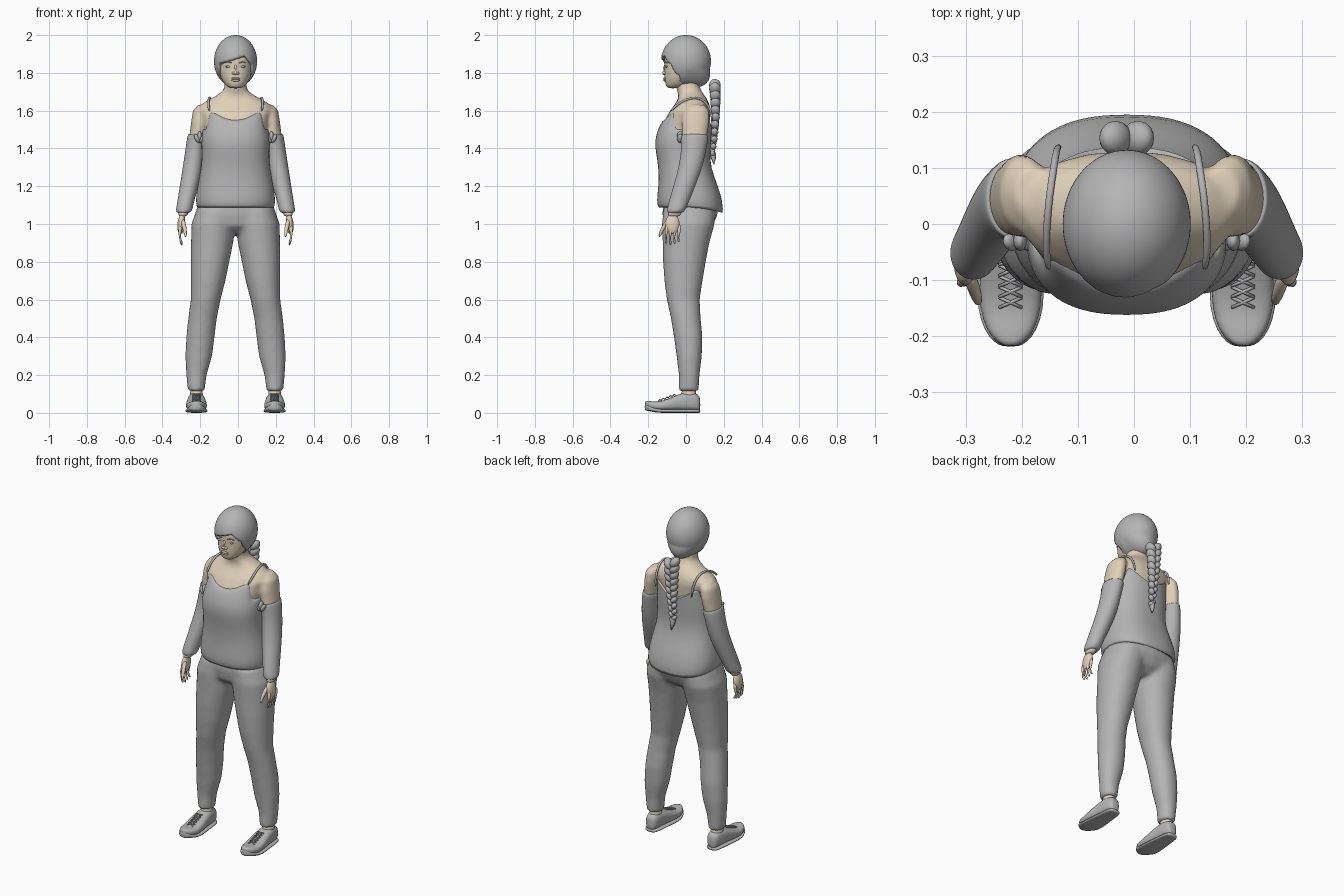
import bpy
import bmesh
import math
from mathutils import Vector, Matrix

if "Cube" in bpy.data.objects:
    bpy.data.objects.remove(bpy.data.objects["Cube"], do_unlink=True)

CENTRE = -0.013  # the figure stands slightly off the middle
SIDES = {"left": 1, "right": -1}


def material(name, colour):
    mat = bpy.data.materials.new(name)
    mat.use_nodes = True
    mat.diffuse_color = colour
    mat.node_tree.nodes["Principled BSDF"].inputs["Base Color"].default_value = colour
    return mat


GREY = material("plain grey", (0.46, 0.46, 0.46, 1))
SKIN = material("warm skin", (0.74, 0.64, 0.49, 1))


def finish(name, bm, mat, subsurf=0, voxel=0):
    """Turn a bmesh into a smooth shaded object, optionally blended by remeshing."""
    bmesh.ops.recalc_face_normals(bm, faces=bm.faces)
    mesh = bpy.data.meshes.new(name)
    bm.to_mesh(mesh)
    bm.free()
    mesh.shade_smooth()
    mesh.materials.append(mat)
    obj = bpy.data.objects.new(name, mesh)
    obj.location.x = CENTRE
    bpy.context.collection.objects.link(obj)
    if subsurf:
        obj.modifiers.new("Subdivision", "SUBSURF").levels = subsurf
        obj.modifiers["Subdivision"].render_levels = subsurf
    if voxel:
        remesh = obj.modifiers.new("Blend", "REMESH")
        remesh.mode = "VOXEL"
        remesh.voxel_size = voxel
        remesh.use_smooth_shade = True
        smooth = obj.modifiers.new("Soften", "SMOOTH")
        smooth.iterations = 6
    return obj


def oval(cx, z, half, front, back, power=2.0, count=20):
    """Horizontal rounded ring between a front and a back depth."""
    points = []
    for i in range(count):
        a = math.tau * i / count
        c, s = math.cos(a), math.sin(a)
        x = math.copysign(abs(c) ** (2 / power), c) * half
        y = math.copysign(abs(s) ** (2 / power), s) * (back - front) / 2
        points.append(Vector((cx + x, (front + back) / 2 + y, z)))
    return points


def loft(bm, rings):
    """Skin a list of equal rings and cap both ends."""
    rows = [[bm.verts.new(p) for p in ring] for ring in rings]
    count = len(rows[0])
    for low, high in zip(rows, rows[1:]):
        for i in range(count):
            j = (i + 1) % count
            bm.faces.new((low[i], low[j], high[j], high[i]))
    bm.faces.new(rows[0])
    bm.faces.new(rows[-1])
    return bm


def tube(bm, points, radii, count=8):
    """Tapered round tube along a path."""
    points = [Vector(p) for p in points]
    rings = []
    for i, p in enumerate(points):
        along = points[min(i + 1, len(points) - 1)] - points[max(i - 1, 0)]
        turn = along.to_track_quat("Z", "Y")
        rings.append([p + turn @ Vector((math.cos(math.tau * k / count) * radii[i],
                                         math.sin(math.tau * k / count) * radii[i], 0))
                      for k in range(count)])
    return loft(bm, rings)


def ball(bm, centre, size, tilt=0, detail=16):
    """Ellipsoid, tilted about the front axis."""
    place = (Matrix.Translation(centre) @ Matrix.Rotation(tilt, 4, "Y")
             @ Matrix.Diagonal((*size, 1)))
    return bmesh.ops.create_uvsphere(bm, u_segments=detail, v_segments=detail // 2 + 2,
                                     radius=1, matrix=place)["verts"]


# Trousers: height, middle, half width, front, back of each leg ring
LEG = [(1.08, .1, .105, -.12, .155), (1.0, .117, .117, -.128, .152),
       (.9, .124, .112, -.124, .124), (.8, .135, .102, -.122, .105),
       (.7, .145, .092, -.115, .088), (.6, .158, .079, -.102, .073),
       (.5, .175, .076, -.08, .078), (.4, .186, .075, -.064, .088),
       (.3, .195, .071, -.05, .084), (.2, .207, .054, -.038, .072),
       (.115, .208, .044, -.038, .067)]
bm = bmesh.new()
for s in SIDES.values():
    loft(bm, [oval(s * c, z, w, f, b, 2.1) for z, c, w, f, b in LEG])
loft(bm, [oval(0, z, w, f, b, 2.3) for z, w, f, b in
          [(1.13, .19, -.12, .16), (1.05, .217, -.125, .168),
           (.99, .2, -.115, .14), (.95, .1, -.07, .09)]])
finish("trousers", bm, GREY, 0, .011)

# Trunk, neck and arms as one blended body
ARM = [(1.63, .165, .035, .015, .1), (1.6, .183, .043, -.012, .122),
       (1.55, .19, .044, -.024, .126), (1.48, .2, .043, -.022, .115),
       (1.4, .214, .042, -.015, .1), (1.3, .226, .045, -.03, .08),
       (1.2, .246, .041, -.058, .04), (1.1, .268, .034, -.088, .0),
       (1.04, .281, .024, -.1, -.03)]
TRUNK = [(1.3, .16, -.12, .11), (1.45, .165, -.14, .118), (1.5, .165, -.13, .122),
         (1.56, .18, -.108, .128), (1.6, .197, -.085, .13), (1.63, .185, -.062, .125),
         (1.655, .15, -.046, .115), (1.678, .105, -.04, .1),
         (1.7, .072, -.045, .085), (1.72, .06, -.052, .075), (1.77, .058, -.055, .07)]
bm = bmesh.new()
loft(bm, [oval(0, z, w, f, b, 2.2) for z, w, f, b in TRUNK])
for s in SIDES.values():
    loft(bm, [oval(s * c, z, w, f, b) for z, c, w, f, b in ARM])
finish("body", bm, SKIN, 0, .009)

# Top: a loose camisole with a scooped neck and a dipped back hem
TOP = [(1.11, .19, -.13, .17), (1.075, .203, -.145, .198), (1.12, .213, -.157, .195),
       (1.2, .202, -.145, .17), (1.3, .18, -.145, .13), (1.38, .178, -.16, .128),
       (1.44, .182, -.166, .133), (1.5, .175, -.15, .136), (1.55, .17, -.125, .138),
       (1.585, .168, -.107, .137), (1.62, .168, -.085, .135)]


def neckline(p):
    side = min(abs(p.x) / .13, 1) ** 2
    if abs(p.x) > .15:
        return 1.5
    return 1.55 + .06 * side if p.y < 0 else 1.51 + .07 * side


rings = [oval(0, z, w, f, b, 2.4, 40) for z, w, f, b in TOP]
for p in rings[1]:
    p.z -= .045 * max(0, p.y / .2) ** 2
for ring in rings[2:]:
    for p in ring:
        p.z = min(p.z, neckline(p))
finish("top", loft(bmesh.new(), rings), GREY, 1)

for side, s in SIDES.items():
    # Shoulder strap
    path = [(.138, -.085, 1.595), (.145, -.045, 1.635), (.142, .0, 1.66),
            (.138, .05, 1.673), (.13, .1, 1.655), (.125, .135, 1.6), (.12, .138, 1.54)]
    finish(side + "_strap", tube(bmesh.new(), [(s * x, y, z) for x, y, z in path],
                                 [.007] * len(path)), GREY, 1)

    # Loose sleeve with a gathered cuff
    rings = [oval(s * c, z, w + .009, f - .009, b + .009) for z, c, w, f, b in ARM[3:-1]]
    rings.insert(0, oval(s * .2, 1.46, .04, -.015, .105))
    rings.append(oval(s * .272, 1.075, .045, -.1, -.003))
    rings.append(oval(s * .277, 1.055, .034, -.1, -.02))
    for p in rings[1]:
        p.z += .25 * (abs(p.x) - .2)
    finish(side + "_sleeve", loft(bmesh.new(), rings), GREY, 2)

    # Ruffled knot in front of the armpit
    bm = bmesh.new()
    for k in (-1, 0, 1):
        ball(bm, (s * (.19 + .014 * k), -.03, 1.465 - .012 * abs(k)),
             (.012, .018, .026), s * k * .5)
    finish(side + "_sleeve_knot", bm, GREY)

    # Hand with four fingers and a thumb
    bm = bmesh.new()
    ball(bm, (s * .287, -.072, 1.0), (.021, .039, .055), -s * .1)
    for k in range(4):
        y = -.103 + .022 * k
        tip = .885 + .009 * abs(k - 1)
        tube(bm, [(s * .29, y + .006, 1.0), (s * .297, y - .003, .95),
                  (s * .293, y - .004, .915), (s * .283, y, tip)], [.011, .011, .009, .005])
    tube(bm, [(s * .283, -.085, 1.03), (s * .272, -.115, .99),
              (s * .266, -.134, .955), (s * .264, -.142, .93)], [.013, .013, .01, .006])
    finish(side + "_hand", bm, SKIN, 1)

    # Ankle and laced shoe
    finish(side + "_ankle", loft(bmesh.new(), [oval(s * .207, z, .034, -.024, .054)
                                               for z in (.06, .1, .13)]), SKIN, 1)
    SHOE = [(.076, .018, .075), (.066, .034, .1), (.03, .042, .108), (-.01, .045, .108),
            (-.05, .05, .094), (-.1, .056, .074), (-.15, .056, .056),
            (-.19, .043, .046), (-.21, .026, .036), (-.218, .01, .03)]
    for part, low, grow in (("_shoe", .012, 0), ("_sole", 0, .004)):
        rings = []
        for y, w, top in SHOE:
            lift = .5 * max(0, -.15 - y)
            high = top if part == "_shoe" else .02
            ring = oval(s * .207, 0, w + grow, low, high + lift / 2, 2.8)
            rings.append([Vector((p.x, y * (1 + grow), p.y + lift * .4)) for p in ring])
        finish(side + part, loft(bmesh.new(), rings), GREY, 1)
    bm = bmesh.new()
    for k in range(5):
        y = -.055 - .019 * k
        z = .1 - .007 * k
        for cross in (-1, 1):
            tube(bm, [(s * .207 - cross * .02, y, z - .006), (s * .207, y - .009, z - .002),
                      (s * .207 + cross * .02, y - .018, z - .012)], [.003] * 3, 6)
    finish(side + "_laces", bm, GREY)

# Head
HEAD = [(1.718, .022, -.092, -.05), (1.728, .045, -.106, .0), (1.75, .066, -.112, .04),
        (1.785, .083, -.115, .08), (1.82, .09, -.114, .1), (1.86, .091, -.118, .11),
        (1.91, .085, -.112, .1), (1.95, .06, -.08, .07)]
finish("head", loft(bmesh.new(), [oval(0, z, w, f, b, 2.2) for z, w, f, b in HEAD]), SKIN, 2)
bm = bmesh.new()
tube(bm, [(0, -.108, 1.845), (0, -.117, 1.82), (0, -.122, 1.805), (0, -.11, 1.79)],
     [.007, .01, .013, .01])
for s in SIDES.values():
    ball(bm, (s * .011, -.113, 1.798), (.009, .01, .008))
for z, size in ((1.77, .006), (1.761, .007)):
    ball(bm, (0, -.112, z), (.024, .009, size))
finish("nose_and_lips", bm, SKIN, 1)
bm = bmesh.new()
for s in SIDES.values():
    ball(bm, (s * .039, -.103, 1.833), (.014, .008, .006))
    tube(bm, [(s * .02, -.114, 1.853), (s * .038, -.111, 1.859), (s * .057, -.098, 1.853)],
         [.003, .0035, .002], 6)
finish("eyes_and_brows", bm, GREY)

# Hair: rounded cap, sunk behind the face below a swept fringe
bm = bmesh.new()
for v in ball(bm, (0, 0, 1.862), (.114, .132, .138), 0, 96):
    p = v.co
    fringe = 1.875 + .3 * p.x - 1.5 * max(0, p.x - .05)
    edge = min(fringe - p.z, .09 - abs(p.x), -.035 - p.y)
    sink = max(0, min(1, edge / .012))
    p.y += sink * .045
    p.x *= 1 - sink * .12
    # the back narrows towards the nape
    if p.z < 1.82 and p.y > 0:
        p.x *= 1 - (1.82 - p.z) * 2
        p.y += (1.82 - p.z) * .5
finish("hair", bm, GREY)

# Braid: crossing strands getting smaller, then a loose end
bm = bmesh.new()
for k in range(10):
    t = k / 9
    size = 1 - .55 * t
    for s in SIDES.values():
        ball(bm, (s * .02 * size, .153 - .012 * t + .008 * math.sin(math.pi * t),
                  1.735 - .345 * t - (.018 if s > 0 else 0)),
             (.025 * size, .031 * size, .036 * size), s * .6)
tube(bm, [(0, .142, 1.4), (0, .142, 1.37), (.004, .146, 1.345), (.008, .148, 1.315)],
     [.01, .016, .012, .002])
finish("braid", bm, GREY)
